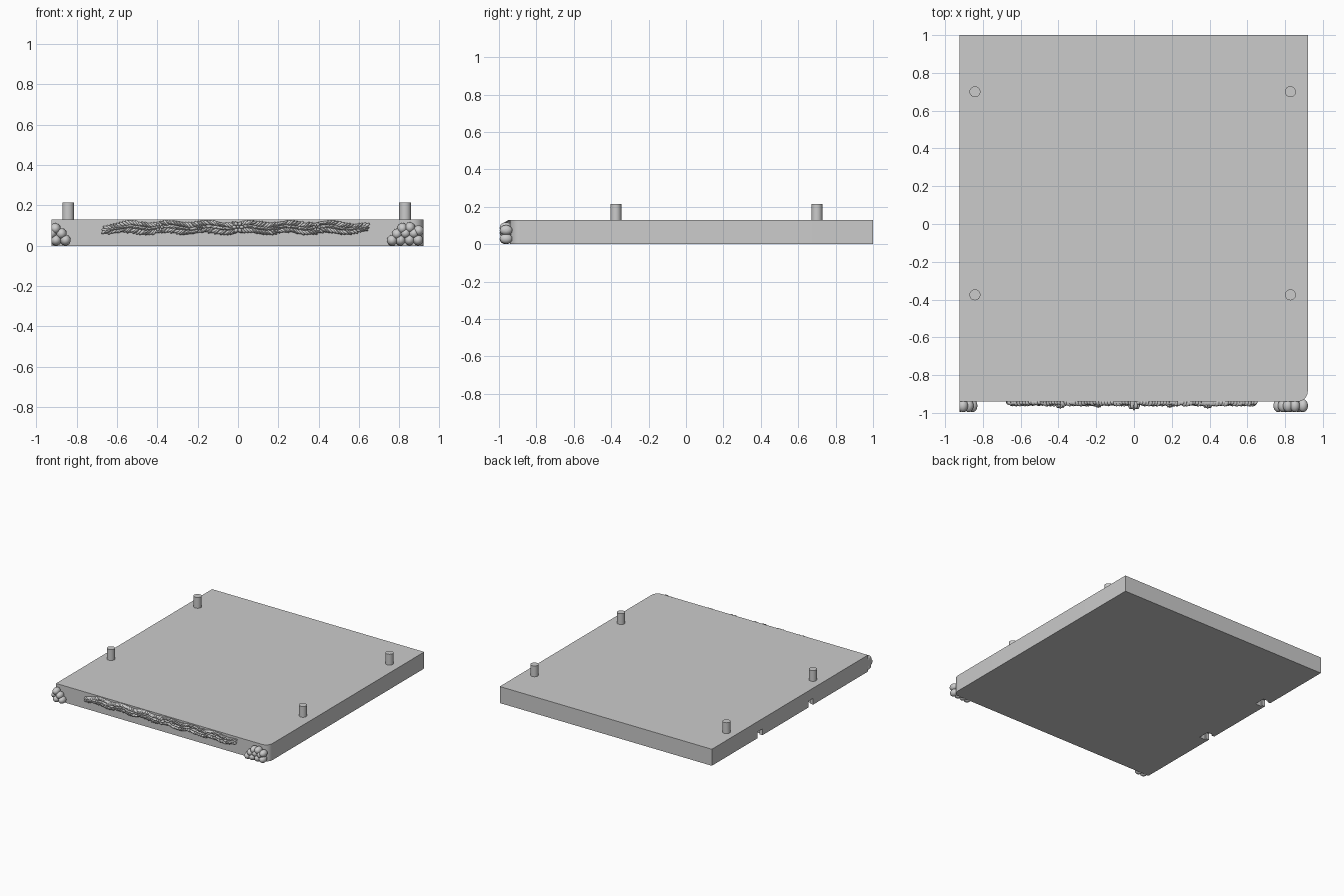
import bpy, bmesh, math, random
from mathutils import Matrix, Vector

random.seed(4)
cube = bpy.data.objects.get("Cube")
if cube:
    bpy.data.objects.remove(cube, do_unlink=True)

grey = bpy.data.materials.new("stone_grey")
grey.use_nodes = True
colour = (0.6, 0.6, 0.6, 1)
grey.diffuse_color = colour
grey.node_tree.nodes["Principled BSDF"].inputs["Base Color"].default_value = colour

LEFT, RIGHT, FRONT, BACK, TOP = -0.925, 0.92, -0.94, 1.0, 0.13


def finish(bm, name, smooth=True):
    mesh = bpy.data.meshes.new(name)
    bm.to_mesh(mesh)
    bm.free()
    ob = bpy.data.objects.new(name, mesh)
    bpy.context.collection.objects.link(ob)
    mesh.materials.append(grey)
    bpy.context.view_layer.objects.active = ob
    bpy.ops.object.select_all(action='DESELECT')
    ob.select_set(True)
    if smooth:
        bpy.ops.object.shade_smooth_by_angle(angle=math.radians(40))
    return ob


def blob(bm, centre, size, turn=0.0, detail=2):
    """Ellipsoid, turned in the plane of the front face."""
    matrix = (Matrix.Translation(centre) @ Matrix.Rotation(turn, 4, 'Y')
              @ Matrix.Diagonal((*size, 1)))
    bmesh.ops.create_icosphere(bm, subdivisions=detail, radius=1, matrix=matrix)


# Base slab: outline with one rounded front corner
r = 0.055
outline = [(LEFT, BACK), (LEFT, FRONT)]
for i in range(13):
    a = math.radians(-90 + 7.5 * i)
    outline.append((RIGHT - r + r * math.cos(a), FRONT + r + r * math.sin(a)))
outline.append((RIGHT, BACK))
bm = bmesh.new()
face = bm.faces.new([bm.verts.new((x, y, 0)) for x, y in outline])
side = bmesh.ops.extrude_face_region(bm, geom=[face])["geom"]
bmesh.ops.translate(bm, vec=(0, 0, TOP),
                    verts=[v for v in side if isinstance(v, bmesh.types.BMVert)])
bmesh.ops.recalc_face_normals(bm, faces=bm.faces)
base = finish(bm, "base_slab")

# Connector notches in the underside of one edge: narrow mouth, wider pocket
bm = bmesh.new()
for y in (0.40, -0.23):
    for x, dx, dy in ((LEFT, 0.06, 0.06), (LEFT + 0.05, 0.05, 0.09)):
        m = Matrix.Translation((x, y, 0)) @ Matrix.Diagonal((dx, dy, 0.1, 1))
        bmesh.ops.create_cube(bm, size=1, matrix=m)
cutter = finish(bm, "notch_cutter", smooth=False)
cutter.hide_render = True
cut = base.modifiers.new("notches", 'BOOLEAN')
cut.operation = 'DIFFERENCE'
cut.object = cutter
cut.use_self = True
bpy.context.view_layer.objects.active = base
bpy.ops.object.modifier_apply(modifier=cut.name)
bpy.data.objects.remove(cutter, do_unlink=True)

# Four pegs on top
for side, x in (("right", -0.842), ("left", 0.828)):
    for end, y in (("front", -0.375), ("back", 0.70)):
        bm = bmesh.new()
        bmesh.ops.create_cone(bm, cap_ends=True, segments=32, radius1=0.029, radius2=0.029,
                              depth=0.105, matrix=Matrix.Translation((x, y, 0.1625)))
        finish(bm, f"peg_{end}_{side}")

# Boulder heaps at the two front corners
heaps = {
    "boulders_left": [(0.764, 0.027), (0.805, 0.028), (0.85, 0.029), (0.892, 0.029),
                      (0.788, 0.058), (0.83, 0.062), (0.872, 0.062), (0.895, 0.075),
                      (0.815, 0.086), (0.852, 0.09)],
    "boulders_right": [(-0.902, 0.028), (-0.855, 0.028), (-0.925, 0.06),
                       (-0.875, 0.06), (-0.905, 0.085)],
}
for name, stones in heaps.items():
    bm = bmesh.new()
    for x, z in stones:
        blob(bm, (x, FRONT - 0.022, z), (0.026, 0.034, 0.027), detail=3)
    # Trim flush with the slab side
    for edge, normal in ((LEFT, (-1, 0, 0)), (RIGHT, (1, 0, 0))):
        geom = bm.verts[:] + bm.edges[:] + bm.faces[:]
        cut = bmesh.ops.bisect_plane(bm, geom=geom, plane_co=(edge, 0, 0),
                                     plane_no=normal, clear_outer=True)["geom_cut"]
        rim = [e for e in cut if isinstance(e, bmesh.types.BMEdge)]
        if rim:
            bmesh.ops.holes_fill(bm, edges=rim)
    finish(bm, name)

# Leafy garland along the front: paired leaves on a wavy stem
bm = bmesh.new()
steps = 84
for i in range(steps):
    t = i / (steps - 1)
    x = -0.655 + 1.285 * t
    taper = min(1, 0.45 + 6 * min(t, 1 - t))
    stem = 0.09 + 0.006 * math.sin(x * 32) - 0.008 * (1 - taper)
    lean = 1 if x < 0 else -1
    for row in (-1, 0, 1):
        z = stem + row * 0.018 * taper
        turn = lean * row * 0.55 + random.uniform(-0.25, 0.25)
        depth = random.uniform(0.013, 0.023)
        blob(bm, (x + 0.005 * row, FRONT - 0.004, z), (0.022, depth, 0.008), turn)
finish(bm, "garland_leaves")

# Flowers on the garland, the largest in the middle
bm = bmesh.new()
for x, size in ((0, 0.03), (-0.39, 0.022), (0.39, 0.022), (-0.19, 0.017), (0.19, 0.017)):
    centre = Vector((x, FRONT - 0.018, 0.092))
    for k in range(6):
        a = k * math.tau / 6
        petal = centre + Vector((math.cos(a), 0, math.sin(a))) * size * 0.62
        blob(bm, petal, (size * 0.42, size * 0.75, size * 0.32), -a)
    blob(bm, centre, (size * 0.32, size * 0.98, size * 0.32))
finish(bm, "garland_flowers")
